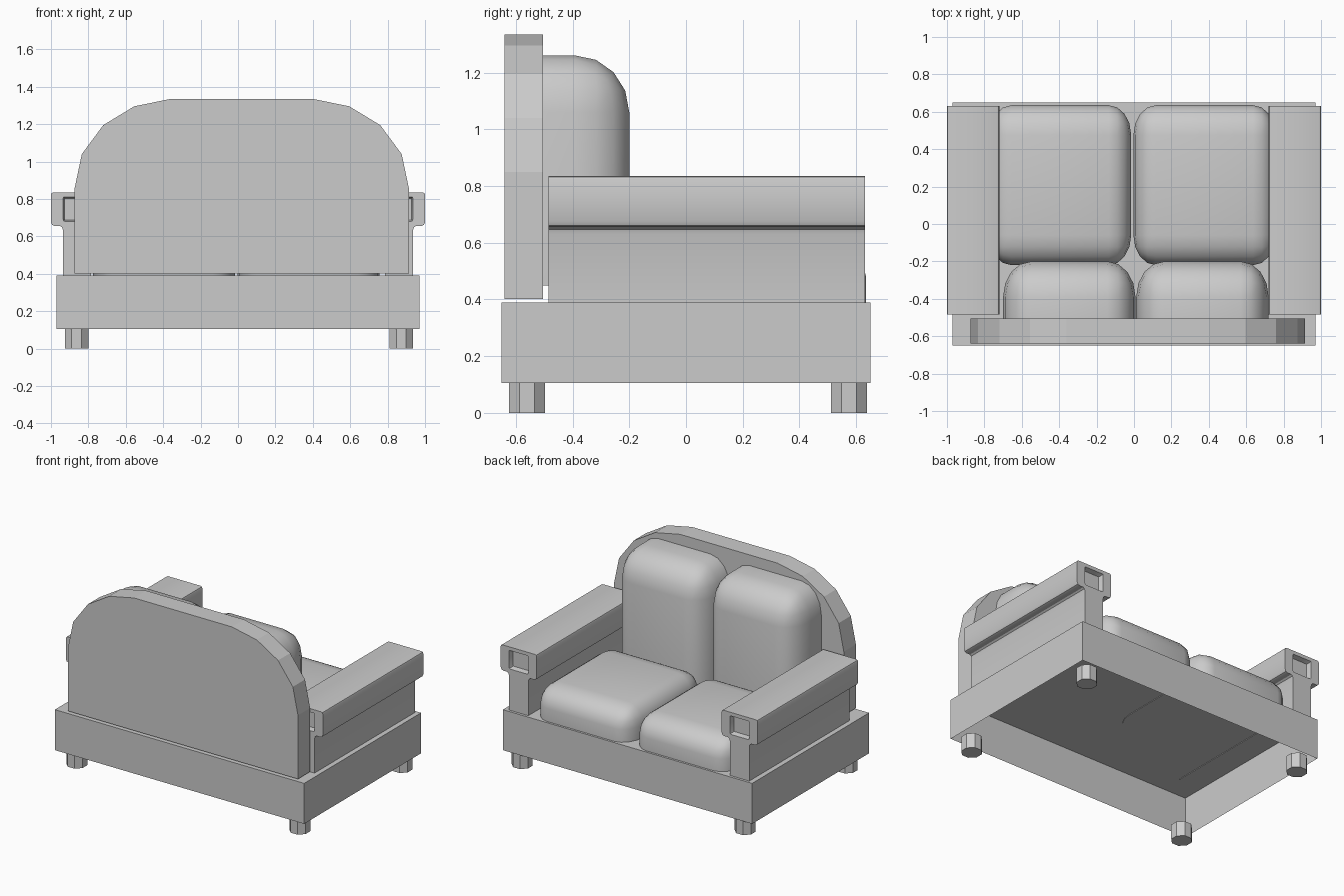
import bpy, bmesh, math
from mathutils import Vector

if "Cube" in bpy.data.objects:
    bpy.data.objects.remove(bpy.data.objects["Cube"])


def finish(bm, name, smooth=False):
    bmesh.ops.recalc_face_normals(bm, faces=bm.faces[:])
    me = bpy.data.meshes.new(name)
    bm.to_mesh(me)
    bm.free()
    ob = bpy.data.objects.new(name, me)
    bpy.context.collection.objects.link(ob)
    if smooth:
        bpy.ops.object.select_all(action='DESELECT')
        bpy.context.view_layer.objects.active = ob
        ob.select_set(True)
        bpy.ops.object.shade_smooth_by_angle(angle=math.radians(35))
    return ob


def box(lo, hi, unit=(1, 1, 1)):
    """Box between two corners, measured in the given unit vector."""
    bm = bmesh.new()
    bmesh.ops.create_cube(bm, size=1)
    for v in bm.verts:
        v.co = Vector([((a + b) / 2 + c * (b - a)) / u
                       for a, b, c, u in zip(lo, hi, v.co, unit)])
    return bm


def prism(profile, y0, y1):
    """Extrude an (x, z) profile along y."""
    bm = bmesh.new()
    face = bm.faces.new([bm.verts.new((x, y0, z)) for x, z in profile])
    ext = bmesh.ops.extrude_face_region(bm, geom=[face], use_keep_orig=True)
    for v in ext['geom']:
        if isinstance(v, bmesh.types.BMVert):
            v.co.y = y1
    bmesh.ops.recalc_face_normals(bm, faces=bm.faces[:])
    return bm


def cushion(name, lo, hi, radius, open_back):
    """Box rounded by a different radius per axis; bottom (and back) stay sharp."""
    bm = box(lo, hi, radius)
    zmin = lo[2] / radius[2] + 1e-4
    ymin = lo[1] / radius[1] + 1e-4
    edges = [e for e in bm.edges
             if not all(v.co.z < zmin for v in e.verts)
             and not (open_back and all(v.co.y < ymin for v in e.verts))]
    bmesh.ops.bevel(bm, geom=edges, offset=1, segments=4, profile=0.5,
                    affect='EDGES', clamp_overlap=False)
    for v in bm.verts:
        v.co = Vector([c * r for c, r in zip(v.co, radius)])
    finish(bm, name, True)


# Base: box shell open underneath
bm = box((-0.97, -0.65, 0.105), (0.97, 0.65, 0.39))
bm.faces.ensure_lookup_table()
under = min(bm.faces, key=lambda f: f.calc_center_median().z)
bmesh.ops.delete(bm, geom=[under], context='FACES_ONLY')
finish(bm, "base")

# Eight-sided feet
for x in (-0.863, 0.873):
    for y in (-0.56, 0.575):
        r = 0.0685
        bm = bmesh.new()
        bmesh.ops.create_cone(bm, cap_ends=True, segments=8, radius1=r, radius2=r, depth=0.105)
        a = math.pi / 8
        for v in bm.verts:
            t = math.atan2(v.co.y, v.co.x)
            k = round((t - a) / (2 * a))
            t = a + 2 * a * k if abs(math.sin(4 * t)) < 0.5 and math.cos(8 * t) < 0 else t + a
            v.co = (x + r * math.cos(t), y + r * math.sin(t), v.co.z + 0.0525)
        finish(bm, "foot")

# Arched back board
half = [(0.895, 0.402), (0.895, 0.85), (0.855, 1.04), (0.74, 1.195), (0.575, 1.295), (0.38, 1.335)]
outline = [(0.02 + x, z) for x, z in half] + [(0.02 - x, z) for x, z in reversed(half)]
finish(prism(outline, -0.64, -0.505), "back_board")

# Armrests: post with a flared neck and a head with recessed ends
post = [(0.075, 0.386), (0.075, 0.63), (0.08, 0.647), (0.092, 0.656)]
head = [(0.12, 0.655), (0.134, 0.661), (0.14, 0.675), (0.14, 0.822), (0.136, 0.831), (0.127, 0.835)]
for side in (-1, 1):
    cx = 0.86 * side
    for name, prof in (("arm_post", post), ("arm_head", head)):
        pts = [(cx + u, z) for u, z in prof] + [(cx - u, z) for u, z in reversed(prof)]
        bm = prism(pts, -0.485, 0.632)
        if name == "arm_head":
            for cap in [f for f in bm.faces if abs(f.normal.y) > 0.9]:
                bmesh.ops.inset_individual(bm, faces=[cap], thickness=0.005)
                for v in cap.verts:
                    v.co.x = cx + (v.co.x - cx) * 0.075 / 0.135
                    v.co.z = 0.745 + (v.co.z - 0.745) * 0.065 / 0.085
                bmesh.ops.inset_individual(bm, faces=[cap], thickness=0.008, depth=-0.035)
        finish(bm, name, True)

# Seat and back cushions, one pair per side
for x0, x1 in ((-0.775, -0.015), (-0.003, 0.757)):
    cushion("seat_cushion", (x0, -0.22, 0.386), (x1, 0.635, 0.61), (0.12, 0.16, 0.13), False)
for x0, x1 in ((-0.70, 0.008), (0.012, 0.72)):
    cushion("back_cushion", (x0, -0.51, 0.45), (x1, -0.2, 1.26), (0.15, 0.19, 0.2), True)
